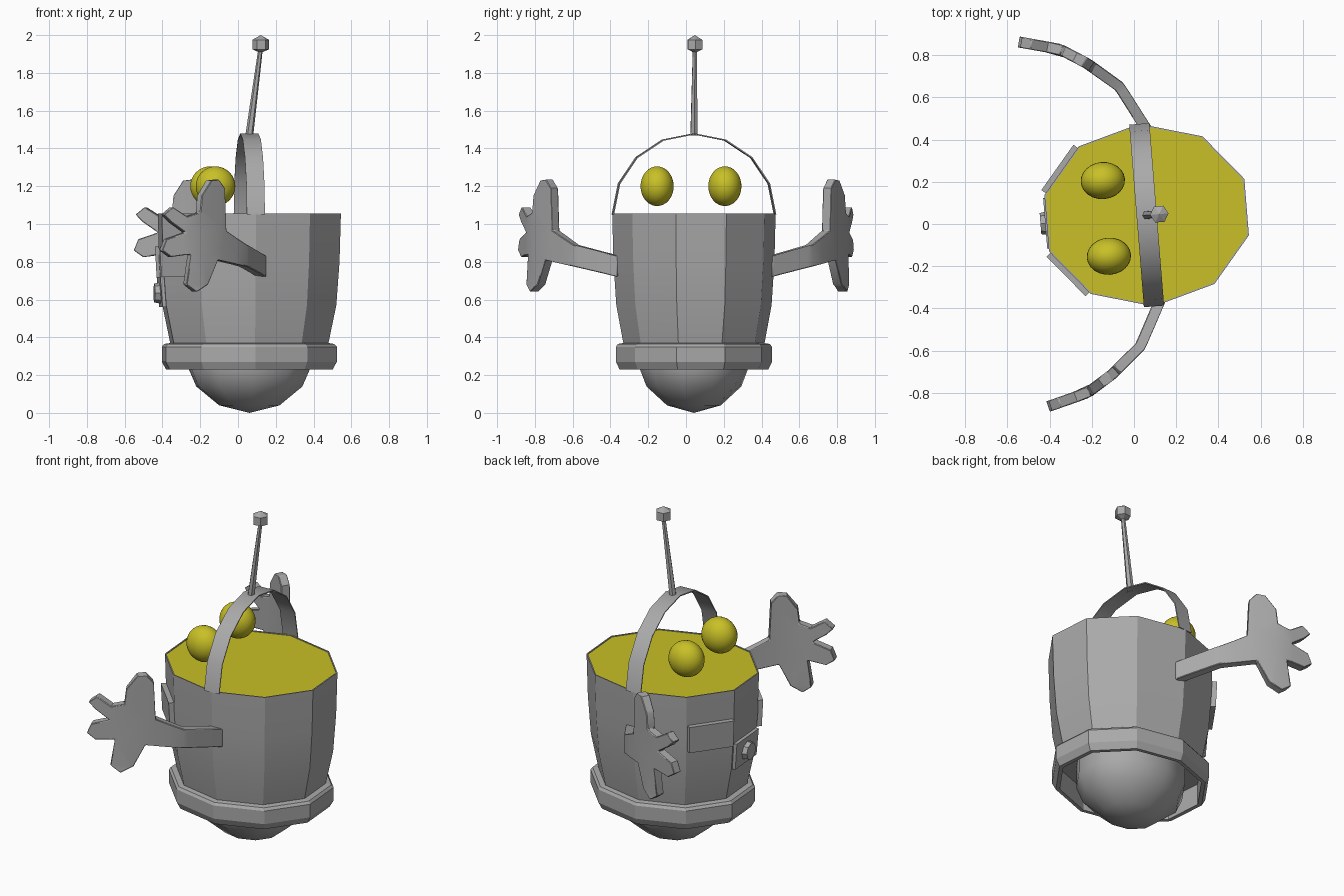
import bpy, bmesh, math
from mathutils import Matrix, Vector

old = bpy.data.objects.get("Cube")
if old:
    bpy.data.objects.remove(old, do_unlink=True)

# The whole figure is turned slightly about its own centre
PLACE = Matrix.Translation((0.06, 0.042, 0)) @ Matrix.Rotation(math.radians(4.6), 4, 'Z')
RX, RY, SIDES = 0.50, 0.434, 10


def material(name, color):
    m = bpy.data.materials.new(name)
    m.use_nodes = True
    m.diffuse_color = color
    m.node_tree.nodes["Principled BSDF"].inputs["Base Color"].default_value = color
    return m


gray = material("gray metal", (0.40, 0.40, 0.40, 1))
yellow = material("yellow", (0.58, 0.53, 0.02, 1))


def finish(bm, name, mat, smooth=None):
    """Turn a bmesh into a placed object."""
    bmesh.ops.remove_doubles(bm, verts=bm.verts, dist=0.0005)
    bmesh.ops.recalc_face_normals(bm, faces=bm.faces)
    mesh = bpy.data.meshes.new(name)
    bm.to_mesh(mesh)
    bm.free()
    mesh.materials.append(mat)
    ob = bpy.data.objects.new(name, mesh)
    bpy.context.collection.objects.link(ob)
    ob.matrix_world = PLACE
    if smooth:
        bpy.ops.object.select_all(action='DESELECT')
        ob.select_set(True)
        bpy.context.view_layer.objects.active = ob
        bpy.ops.object.shade_smooth_by_angle(angle=math.radians(smooth))
    return ob


def ring_point(k, f, z):
    a = math.pi / 2 + 2 * math.pi * k / SIDES
    return Vector((RX * f * math.cos(a), RY * f * math.sin(a), z))


def skin(bm, rings, loop=True):
    """Join rows of points with quads."""
    rows = [[bm.verts.new(p) for p in r] for r in rings]
    n = len(rows[0])
    for a, b in zip(rows, rows[1:]):
        for i in range(n if loop else n - 1):
            j = (i + 1) % n
            bm.faces.new((a[i], a[j], b[j], b[i]))
    return rows


def lathe(name, profile, mat, smooth=None):
    bm = bmesh.new()
    skin(bm, [[ring_point(k, f, z) for k in range(SIDES)] for f, z in profile])
    return finish(bm, name, mat, smooth)


# Body, belt and dome
WALL = [(0.86, 0.36), (0.95, 0.57), (0.985, 0.80), (1.0, 1.055)]
lathe("body", [(0, 0.355)] + WALL + [(0.985, 1.055), (0.985, 1.04)], gray, 25)
lathe("belt", [(0.86, 0.37), (0.93, 0.365), (0.955, 0.35), (0.955, 0.27),
               (0.91, 0.23), (0.86, 0.23), (0.86, 0.37)], gray)
lathe("bottom_dome", [(0.66, 0.355), (0.66, 0.23), (0.58, 0.14),
                      (0.33, 0.04), (0, 0)], gray, 50)
lathe("top_disc", [(0, 1.05), (0.99, 1.05)], yellow)


def wall(z):
    for (f0, z0), (f1, z1) in zip(WALL, WALL[1:]):
        if z <= z1:
            return f0 + (f1 - f0) * (z - z0) / (z1 - z0)


def plate(name, k, z0, z1, thick, margin):
    """Raised panel on one flat side of the body."""
    bm = bmesh.new()
    mid = ring_point(k + 0.5, 1, 0)
    out = Vector((mid.x / RX ** 2, mid.y / RY ** 2, 0)).normalized()
    rings = []
    for z in (z0, z1):
        a, b = (ring_point(i, wall(z), z) for i in (k, k + 1))
        a, b = a.lerp(b, margin), b.lerp(a, margin)
        rings.append([a - out * 0.01, a + out * thick, b + out * thick, b - out * 0.01])
    for row in skin(bm, rings):
        bm.faces.new(row)
    return finish(bm, name, gray)


# Chest panels and round button
plate("left_chest_panel", 1, 0.72, 0.88, 0.03, 0.03)
plate("right_chest_panel", 3, 0.72, 0.88, 0.03, 0.03)
plate("middle_chest_panel", 2, 0.56, 0.72, 0.02, 0.04)
bm = bmesh.new()
bmesh.ops.create_cone(bm, cap_ends=True, segments=8, radius1=0.06, radius2=0.05, depth=0.05,
                      matrix=Matrix.Translation((-0.48, 0, 0.635)) @ Matrix.Rotation(-math.pi / 2, 4, 'Y'))
finish(bm, "chest_button", gray)

# Carrying strap, a thin arch over the top
bm = bmesh.new()
arch = []
for i in range(9):
    a = math.pi * i / 8
    c, s = math.cos(a), math.sin(a)
    arch.append([(x, RY * c * t, 1.05 + 0.43 * s * t)
                 for x, t in ((-0.048, 1), (0.048, 1), (0.048, 0.985), (-0.048, 0.985))])
rows = skin(bm, arch)
bm.faces.new(rows[0])
bm.faces.new(rows[-1])
finish(bm, "strap", gray, 30)

# Antenna rod and knob
low, high = Vector((0, 0, 1.47)), Vector((0.06, 0, 1.93))
bm = bmesh.new()
turn = (high - low).to_track_quat('Z', 'Y').to_matrix().to_4x4()
bmesh.ops.create_cone(bm, cap_ends=True, segments=6, radius1=0.021, radius2=0.012,
                      depth=(high - low).length,
                      matrix=Matrix.Translation((low + high) / 2) @ turn)
finish(bm, "antenna_rod", gray)
bm = bmesh.new()
skin(bm, [[(0.06 + r * math.cos(k * math.pi / 3), r * math.sin(k * math.pi / 3), z)
           for k in range(6)]
          for r, z in ((0, 1.905), (0.044, 1.925), (0.044, 1.975), (0, 2.0))])
finish(bm, "antenna_knob", gray)

# Arm centre line seen from above, and arm and hand outline (length, height)
PATH = [Vector(p) for p in ((0.035, -0.40), (-0.08, -0.618), (-0.22, -0.737),
                            (-0.347, -0.817), (-0.55, -0.87))]
OUTLINE = [(0, .83), (.25, .89), (.40, .965), (.41, 1.19), (.45, 1.235), (.50, 1.23),
           (.56, 1.15), (.57, 1.06), (.64, 1.04), (.72, 1.09), (.77, 1.05), (.73, 1.01),
           (.65, .955), (.755, .92), (.78, .86), (.73, .825), (.62, .84),
           (.645, .68), (.59, .64), (.52, .68), (.455, .81), (.25, .775), (0, .72)]


def along(s):
    for a, b in zip(PATH, PATH[1:]):
        d = (b - a).length
        if s <= d or b is PATH[-1]:
            return a.lerp(b, s / d)
        s -= d


def arm(name, side):
    bm = bmesh.new()
    face = bm.faces.new([bm.verts.new((s, -0.026, z)) for s, z in OUTLINE])
    made = bmesh.ops.extrude_face_region(bm, geom=[face])["geom"]
    for v in made:
        if isinstance(v, bmesh.types.BMVert):
            v.co.y = 0.026
    bmesh.ops.triangulate(bm, faces=bm.faces)
    for i in range(1, 7):  # cuts that let the arm bend
        bmesh.ops.bisect_plane(bm, geom=bm.verts[:] + bm.edges[:] + bm.faces[:],
                               plane_co=(i * 0.11, 0, 0), plane_no=(1, 0, 0))
    for v in bm.verts:
        s, t, z = v.co
        d = (along(s + 0.07) - along(max(s - 0.07, 0))).normalized()
        p = along(s) + Vector((-d.y, d.x)) * t
        v.co = (p.x, p.y * side, z)
    ob = finish(bm, name, gray, 35)
    bevel = ob.modifiers.new("soft_edges", 'BEVEL')
    bevel.width = 0.012
    bevel.segments = 1
    bevel.limit_method = 'ANGLE'
    bevel.angle_limit = math.radians(50)


# Mirrored arms and eyes
for word, side in (("right", 1), ("left", -1)):
    arm(word + "_arm", side)
    bm = bmesh.new()
    bmesh.ops.create_uvsphere(bm, u_segments=24, v_segments=16, radius=1,
                              matrix=Matrix.Translation((-0.194, -0.18 * side, 1.2))
                              @ Matrix.Diagonal((0.105, 0.088, 0.105, 1)))
    finish(bm, word + "_eye", yellow, 60)
